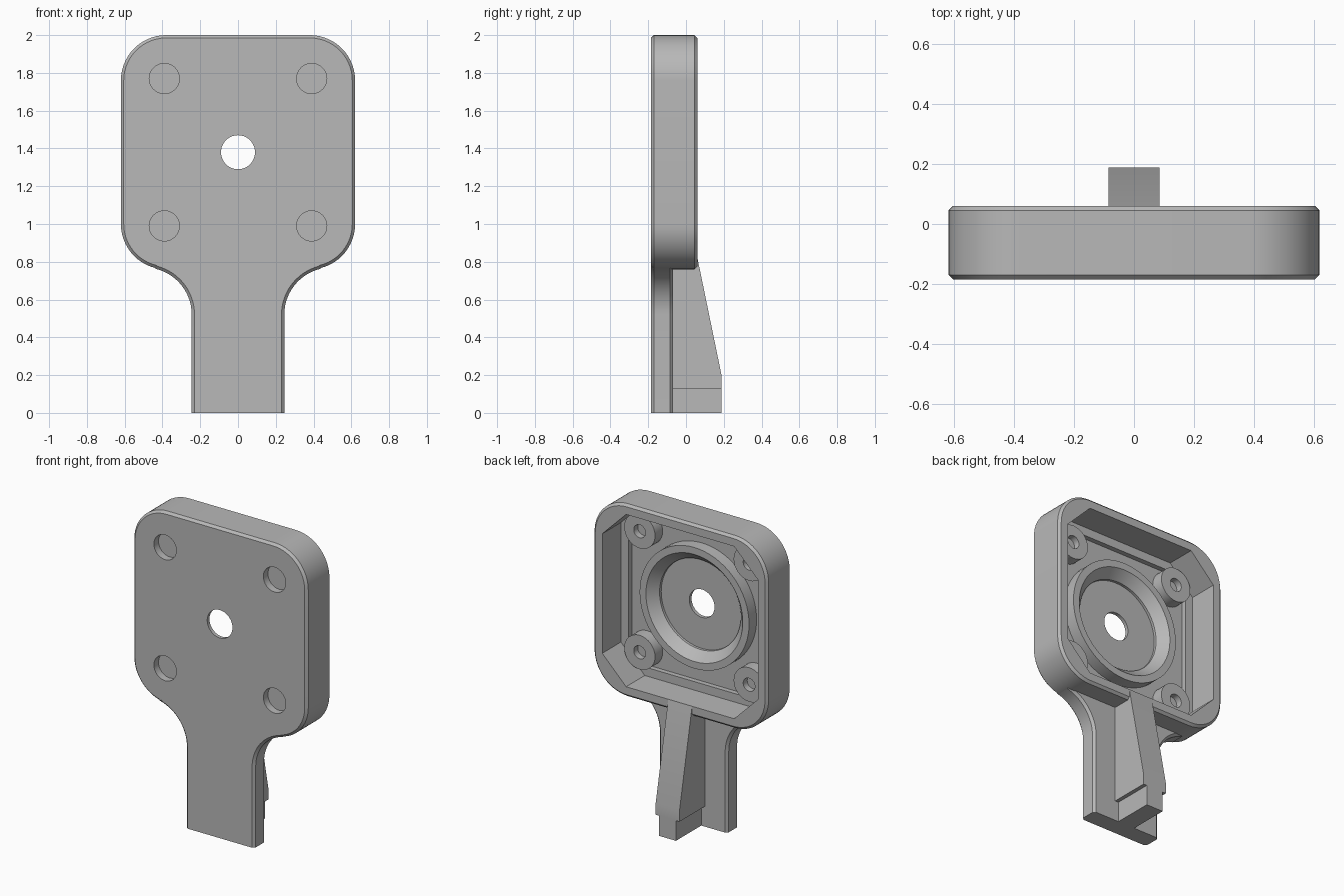
import bpy, bmesh, math
from math import sin, cos, pi

if "Cube" in bpy.data.objects:
    bpy.data.objects.remove(bpy.data.objects["Cube"])

CZ = 1.38            # height of the head's centre
FRONT, BACK = -0.185, 0.06
C = 0.015            # edge chamfer

grey = bpy.data.materials.new("plain grey")
grey.diffuse_color = (0.48, 0.48, 0.48, 1)
grey.use_nodes = True
grey.node_tree.nodes["Principled BSDF"].inputs["Base Color"].default_value = grey.diffuse_color


def loft(name, layers, wrap=False):
    """Join outlines [(points (x, z), y), ...] into a solid along y."""
    bm = bmesh.new()
    rings = [[bm.verts.new((x, y, z)) for x, z in pts] for pts, y in layers]
    pairs = list(zip(rings, rings[1:]))
    if wrap:
        pairs.append((rings[-1], rings[0]))
    else:
        bm.faces.new(rings[0])
        bm.faces.new(rings[-1])
    n = len(rings[0])
    for a, b in pairs:
        for i in range(n):
            j = (i + 1) % n
            bm.faces.new((a[i], a[j], b[j], b[i]))
    bmesh.ops.recalc_face_normals(bm, faces=bm.faces)
    me = bpy.data.meshes.new(name)
    bm.to_mesh(me)
    bm.free()
    me.materials.append(grey)
    ob = bpy.data.objects.new(name, me)
    bpy.context.collection.objects.link(ob)
    return ob


def arc(cx, cz, r, a0, a1, n=14):
    return [(cx + r * cos(a0 + (a1 - a0) * i / n),
             cz + r * sin(a0 + (a1 - a0) * i / n)) for i in range(n + 1)]


def circle(r, x=0, z=CZ, n=64):
    return arc(x, z, r, 0, 2 * pi, n)[:-1]


def rounded_square(c):
    pts = []
    for k, (sx, sz) in enumerate([(1, 1), (-1, 1), (-1, -1), (1, -1)]):
        pts += arc(sx * 0.38, CZ + sz * 0.38, 0.24 - c, k * pi / 2, (k + 1) * pi / 2)
    return pts


def octagon(h, cut):
    q = h - cut
    return [(x, CZ + z) for x, z in
            [(h, -q), (h, q), (q, h), (-q, h), (-h, q), (-h, -q), (-q, -h), (q, -h)]]


def neck(c):
    """Half outline from the foot up the concave fillet, then mirrored."""
    fx, fz = 0.495, 0.52
    end = math.atan2(1.0 - fz, 0.38 - fx)
    half = [(0.245 - c, 0)] + arc(fx, fz, 0.25 + c, pi, end) + [(0.36, 0.80)]
    return half + [(-x, z) for x, z in reversed(half)]


def cut(ob, cutter):
    m = ob.modifiers.new("cut", 'BOOLEAN')
    m.operation, m.solver, m.object = 'DIFFERENCE', 'EXACT', cutter
    bpy.context.view_layer.objects.active = ob
    bpy.ops.object.modifier_apply(modifier=m.name)
    bpy.data.objects.remove(cutter)


def prism(name, profile, hx):
    """Extrude a (y, z) profile between -hx and hx."""
    ob = loft(name, [(profile, -hx), (profile, hx)])
    for v in ob.data.vertices:
        v.co = (v.co.y, v.co.x, v.co.z)
    ob.data.flip_normals()
    return ob


# Head: chamfered rounded block, hollowed from the back
head = loft("head", [(rounded_square(C), FRONT), (rounded_square(0), FRONT + C),
                     (rounded_square(0), BACK - C), (rounded_square(C), BACK)])
cut(head, loft("cavity_cutter", [(octagon(0.555, 0.17), -0.13), (octagon(0.555, 0.17), 0.2)]))
cut(head, loft("pocket_cutter", [(octagon(0.50, 0.13), -0.162), (octagon(0.50, 0.13), -0.1)]))
cut(head, loft("centre_hole_cutter", [(circle(0.09), -0.3), (circle(0.09), 0)]))

# Screw bosses with a counterbore at the front and a pilot hole at the back
boss_profile = [(0.003, -0.138), (0.08, -0.138), (0.08, -0.17), (0.11, -0.17),
                (0.11, -0.085), (0.042, -0.085), (0.042, -0.126), (0.003, -0.126)]
for sx in (-1, 1):
    for sz in (-1, 1):
        x, z = sx * 0.39, CZ + sz * 0.39
        cut(head, loft("counterbore_cutter", [(circle(0.08, x, z, 32), -0.3),
                                              (circle(0.08, x, z, 32), -0.12)]))
        loft("screw_boss", [(circle(r, x, z, 32), y) for r, y in boss_profile])

# Raised ring with a sloped inner wall around the centre hole
loft("centre_ring", [(circle(r), y) for r, y in
                     [(0.39, -0.17), (0.39, -0.085), (0.345, -0.085),
                      (0.29, -0.145), (0.29, -0.17)]], wrap=True)

# Handle blade with fillets flowing into the head
loft("handle", [(neck(C), FRONT), (neck(0), FRONT + C),
                (neck(0), -0.07 - C), (neck(C), -0.07)])

# Stiffening rib behind the handle and its narrower foot
prism("rib", [(-0.08, 0.13), (0.188, 0.13), (0.188, 0.20), (0.06, 0.823),
              (0.0, 0.80), (-0.08, 0.80)], 0.085)
prism("rib_foot", [(-0.08, 0), (0.188, 0), (0.188, 0.135), (-0.08, 0.135)], 0.06)

# Smooth curved walls, keep edges crisp
bpy.ops.object.select_all(action='SELECT')
bpy.context.view_layer.objects.active = head
bpy.ops.object.shade_smooth_by_angle(angle=math.radians(25))
